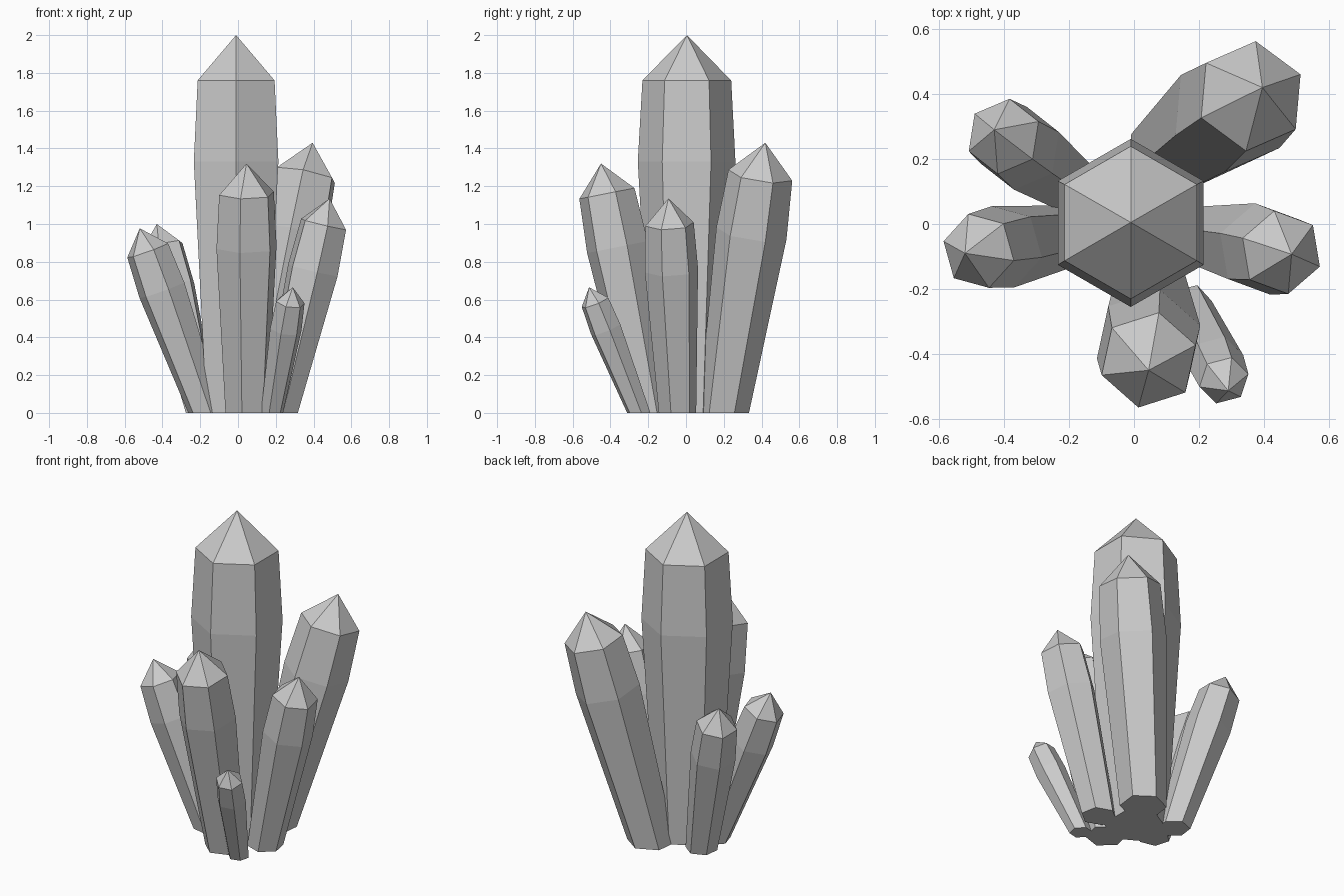
import bpy, bmesh
from math import cos, sin, radians
from mathutils import Vector

if "Cube" in bpy.data.objects:
    bpy.data.objects.remove(bpy.data.objects["Cube"])

# Ring profile: (fraction along the axis, radius relative to the shoulder)
PROFILE = [(0.0, 0.77), (0.665, 1.10), (0.88, 1.0)]


def crystal(name, base, tip, radius, twist):
    """Six-sided pointed crystal leaning from base (on the floor) to tip."""
    base, tip = Vector((*base, 0)), Vector(tip)
    axis = tip - base
    turn = Vector((0, 0, 1)).rotation_difference(axis)
    bm = bmesh.new()
    rings = []
    for t, k in PROFILE:
        ring = []
        for i in range(6):
            a = radians(twist + 60 * i)
            p = base + axis * t + turn @ Vector((cos(a), sin(a), 0)) * radius * k
            if t == 0:  # slide the foot along the axis so it lies flat on the floor
                p -= axis * (p.z / axis.z)
            ring.append(bm.verts.new(p))
        rings.append(ring)
    point = bm.verts.new(tip)
    bm.faces.new(rings[0][::-1])
    for i in range(6):
        j = (i + 1) % 6
        for lo, hi in zip(rings, rings[1:]):
            bm.faces.new((lo[i], lo[j], hi[j], hi[i]))
        bm.faces.new((rings[-1][i], rings[-1][j], point))
    mesh = bpy.data.meshes.new(name)
    bm.to_mesh(mesh)
    bm.free()
    bpy.context.collection.objects.link(bpy.data.objects.new(name, mesh))


# Tall centre crystal
crystal("main_crystal", (-0.01, 0.0), (-0.01, 0.005, 2.0), 0.235, 30)
# Leaning crystals around it
crystal("back_right_crystal", (0.10, 0.20), (0.395, 0.42, 1.43), 0.172, 24)
crystal("front_crystal", (0.045, -0.19), (0.045, -0.45, 1.32), 0.152, 18)
crystal("right_crystal", (0.22, -0.045), (0.485, -0.093, 1.135), 0.13, 40)
crystal("left_crystal", (-0.17, -0.03), (-0.52, -0.09, 0.977), 0.118, 46)
crystal("back_left_crystal", (-0.19, 0.12), (-0.43, 0.29, 1.0), 0.118, 22)
crystal("small_front_crystal", (0.18, -0.25), (0.29, -0.513, 0.665), 0.078, 14)
